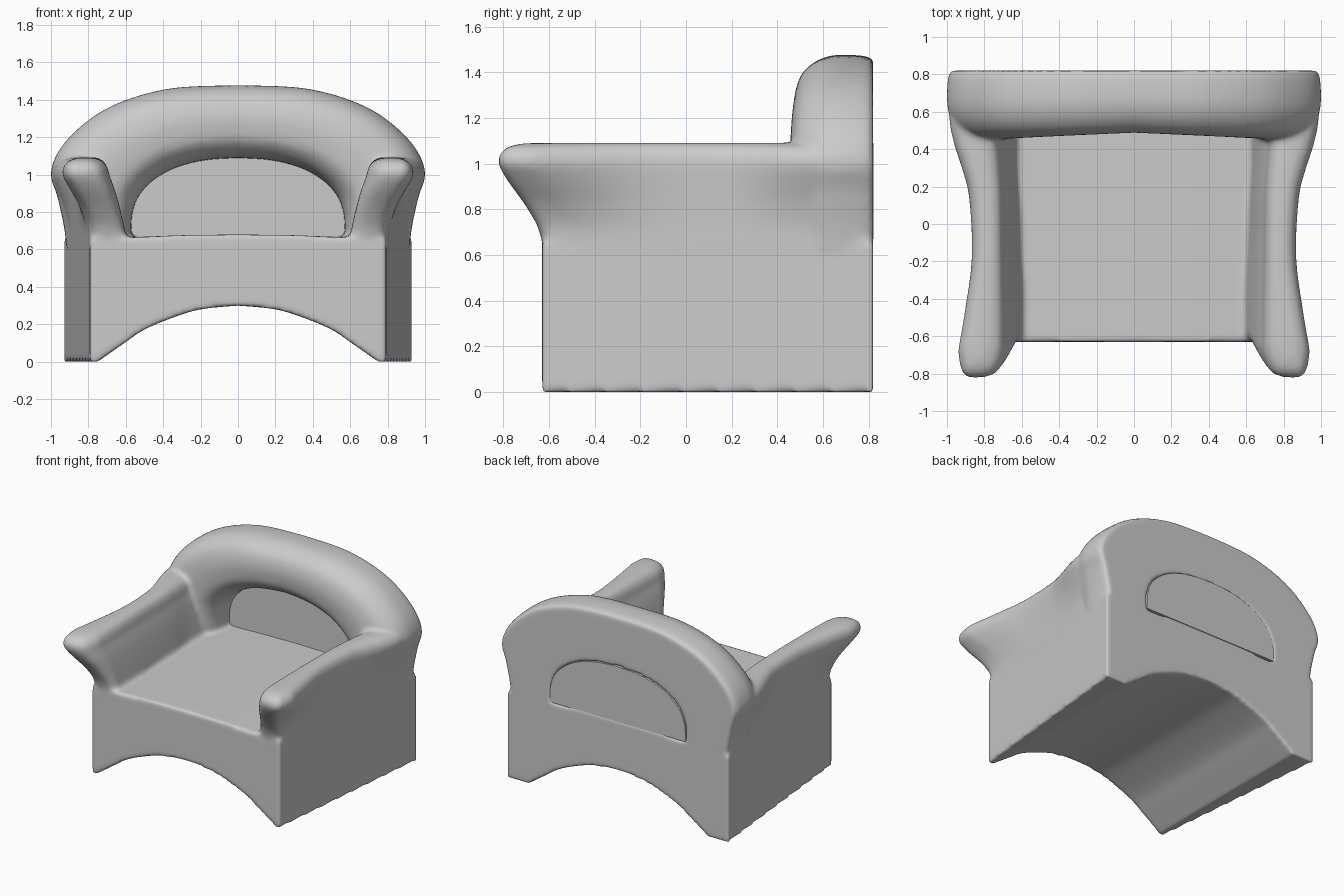
import bpy, bmesh

if "Cube" in bpy.data.objects:
    bpy.data.objects.remove(bpy.data.objects["Cube"])


def spline(pts, n):
    """Catmull-Rom through points of any dimension, n steps per span."""
    p = [pts[0]] + list(pts) + [pts[-1]]
    out = []
    for i in range(1, len(p) - 2):
        for s in range(n):
            t = s / n
            out.append(tuple(0.5 * (2 * b + (c - a) * t + (2 * a - 5 * b + 4 * c - d) * t * t
                                    + (3 * b - a - 3 * c + d) * t ** 3)
                             for a, b, c, d in zip(*p[i - 1:i + 3])))
    return out + [tuple(pts[-1])]


def loft(name, rings):
    """Skin closed rings of equal length into one closed smooth object."""
    bm = bmesh.new()
    vs = [[bm.verts.new(c) for c in r] for r in rings]
    n = len(rings[0])
    for a, b in zip(vs, vs[1:]):
        for i in range(n):
            j = (i + 1) % n
            bm.faces.new((a[i], a[j], b[j], b[i]))
    bm.faces.new(vs[0])
    bm.faces.new(vs[-1])
    bmesh.ops.remove_doubles(bm, verts=bm.verts, dist=0.0002)
    bmesh.ops.recalc_face_normals(bm, faces=bm.faces)
    me = bpy.data.meshes.new(name)
    bm.to_mesh(me)
    bm.free()
    ob = bpy.data.objects.new(name, me)
    bpy.context.collection.objects.link(ob)
    return ob


def mirror_path(half):
    """Half path ending on x = 0, continued on the other side."""
    return half + [(-x, z) for x, z in half[-2::-1]]


def half_width(y):
    return 0.79 + 0.14 * (y + 0.63) / 1.45


# Seat base: tapered block with an arched underside
arch = spline([(0.75, 0), (0.6, 0.105), (0.5, 0.172), (0.35, 0.235), (0.2, 0.28), (0, 0.30)], 4)
top = [(-0.6, 0.664), (-0.3, 0.676), (0, 0.68), (0.3, 0.676), (0.6, 0.664)]


def base_ring(y):
    w = half_width(y)
    pts = mirror_path(arch) + [(-w, 0), (-w, 0.655)] + top + [(w, 0.655), (w, 0)]
    return [(x, y, z) for x, z in pts]


base = loft("seat_base", [base_ring(-0.63), base_ring(0.82)])

# Arms: rows are (z, outer flare, inner flare, top inset, forward lean)
rows = spline([(0.62, 0, 0, 0, 0), (0.67, 0, 0, 0, 0), (0.74, 0.06, 0.15, 0, 0.025),
               (0.83, 0.3, 0.38, 0, 0.08), (0.92, 0.68, 0.66, 0, 0.145),
               (0.99, 0.95, 0.95, 0, 0.185), (1.035, 1, 1, 0.03, 0.188),
               (1.07, 1, 1, 0.13, 0.165), (1.087, 1, 1, 0.28, 0.13), (1.092, 1, 1, 0.42, 0.10)], 3)
# Stations are (y, outer x, inner top x, inner base x, lean factor)
stations = spline([(-0.49, 0.945, 0.69, 0.60, 1), (-0.33, 0.908, 0.69, 0.60, 0.75),
                   (-0.1, 0.868, 0.695, 0.61, 0.4), (0.15, 0.882, 0.70, 0.62, 0.05),
                   (0.3, 0.922, 0.71, 0.63, 0), (0.42, 0.962, 0.72, 0.63, 0),
                   (0.55, 0.99, 0.72, 0.63, 0), (0.7, 0.99, 0.72, 0.63, 0)], 4)


def arm_ring(side, st, k=1.0, depth=None):
    y, xo, xt, xi, lean = st
    wo = half_width(y if depth is None else -0.63) + 0.002
    left, right = [], []
    for z, fo, fi, ins, sh in rows:
        a = wo + (xo - wo) * fo - ins * (xo - xt)
        b = xi + (xt - xi) * fi + ins * (xo - xt)
        up = max(0, (z - 0.67) / 0.42)
        c, h = (a + b) / 2 + (1 - k) * 0.05 * up, (a - b) / 2
        yy = y if depth is None else -0.632 + depth * (0.3 + 0.7 * min(1, up * 1.5))
        zz = z - (1 - k) * 0.01 * up ** 4
        left.append((side * (c + h * k), yy - lean * sh, zz))
        right.append((side * (c - h * k), yy - lean * sh, zz))
    return left + right[::-1]


nose = [(0.02, 0), (0.35, 0.003), (0.58, 0.013), (0.76, 0.036), (0.9, 0.08), (1, 0.142)]
arms = [loft(name, [arm_ring(s, stations[0], k, d) for k, d in nose]
             + [arm_ring(s, st) for st in stations[1:]])
        for name, s in (("right_arm", 1), ("left_arm", -1))]

# Back roll: padded arch between an inner and an outer curve
inner = spline([(0.57, 0.62), (0.57, 0.71), (0.565, 0.79), (0.535, 0.88), (0.46, 0.965),
                (0.34, 1.035), (0.18, 1.077), (0, 1.09)], 5)
outer = spline([(0.918, 0.62), (0.932, 0.73), (0.965, 0.88), (1.0, 1.02), (0.915, 1.185),
                (0.70, 1.355), (0.38, 1.458), (0, 1.478)], 5)
# Section: (0 inner to 1 outer, y)
section = spline([(0, 0.70), (0.02, 0.61), (0.09, 0.53), (0.22, 0.472), (0.4, 0.452),
                  (0.6, 0.45), (0.8, 0.475), (0.92, 0.53), (0.985, 0.605), (1, 0.68),
                  (0.99, 0.765), (0.97, 0.805), (0.94, 0.82)], 3)
section = [(0, 0.82)] + section + [(0.9, 0.82)]
rings = []
for (xi, zi), (xo, zo) in zip(mirror_path(inner), mirror_path(outer)):
    bow = 0.04 * max(0, 1 - abs(xi) / 0.57)
    rings.append([(xi + (xo - xi) * u, y + bow * min(1, max(0, (0.75 - y) / 0.25)), zi + (zo - zi) * u)
                  for u, y in section])
back = loft("back_roll", rings)

# Fuse base, arms and back into one softly blended upholstered frame
bpy.ops.object.select_all(action='DESELECT')
for ob in arms + [back, base]:
    ob.select_set(True)
bpy.context.view_layer.objects.active = base
bpy.ops.object.join()
base.name = "chair_frame"
fuse = base.modifiers.new("fuse", 'REMESH')
fuse.mode, fuse.voxel_size, fuse.use_smooth_shade = 'VOXEL', 0.016, True
soft = base.modifiers.new("soften", 'SMOOTH')
soft.factor, soft.iterations = 0.5, 5

# Back panel: thin slab filling the arch opening, just proud of the rear
outline = mirror_path(inner[3:])
panel = loft("back_panel", [[(x, y, z) for x, z in outline] for y in (0.71, 0.822)])
bpy.ops.object.select_all(action='DESELECT')
panel.select_set(True)
bpy.context.view_layer.objects.active = panel
bpy.ops.object.shade_smooth_by_angle(angle=0.6)
